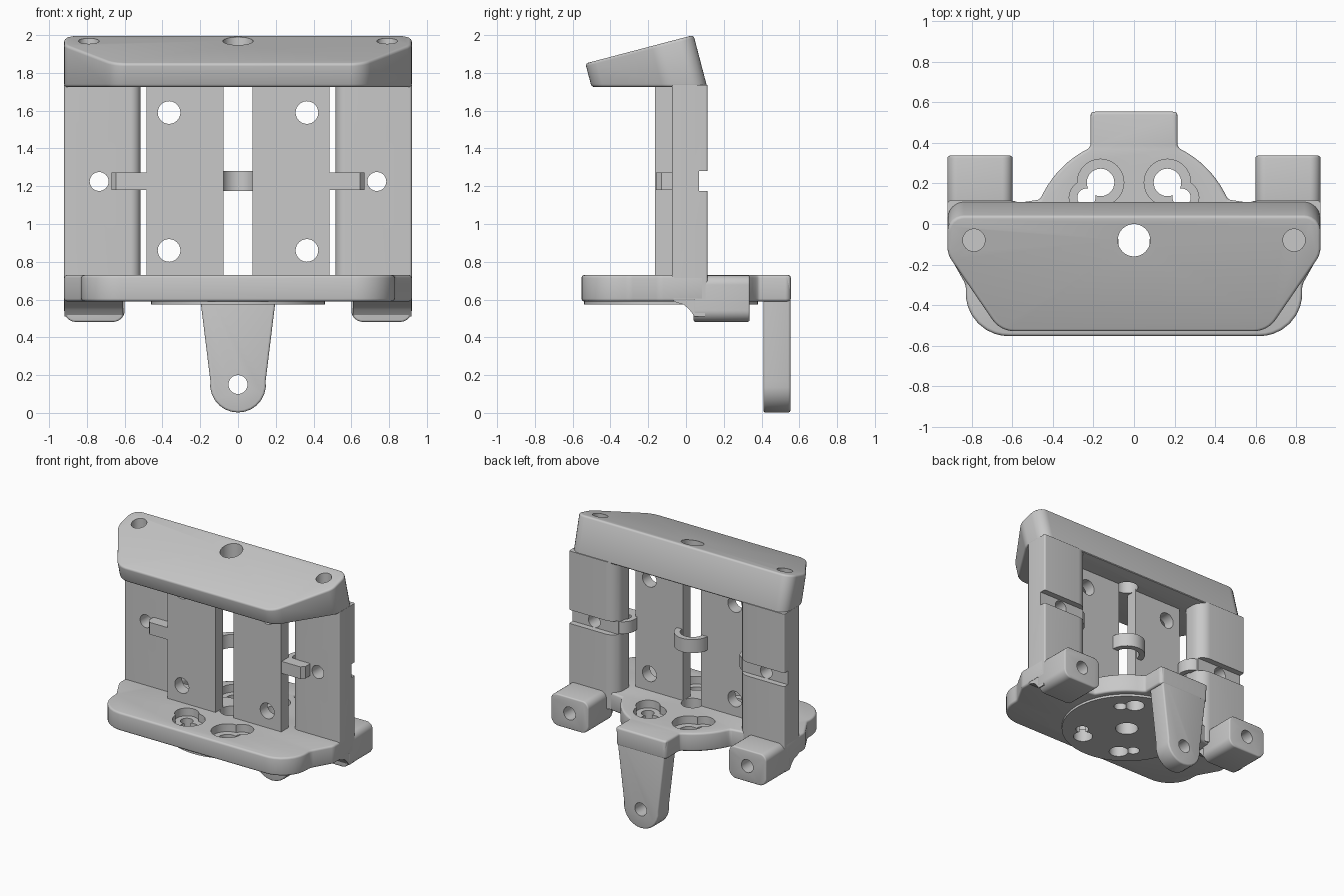
import bpy, bmesh, math
from mathutils import Vector, Matrix

cube = bpy.data.objects.get("Cube")
if cube:
    bpy.data.objects.remove(cube, do_unlink=True)

GREY = (0.58, 0.58, 0.58, 1)
mat = bpy.data.materials.new("plain grey")
mat.use_nodes = True
mat.diffuse_color = GREY
mat.node_tree.nodes["Principled BSDF"].inputs["Base Color"].default_value = GREY


def rounded(corners, steps=6):
    """Round each (a, b, radius) corner of an outline."""
    out, n = [], len(corners)
    for i, c in enumerate(corners):
        p, r = Vector(c[:2]), c[2] if len(c) > 2 else 0
        if not r:
            out.append(p)
            continue
        d1 = (Vector(corners[i - 1][:2]) - p).normalized()
        d2 = (Vector(corners[(i + 1) % n][:2]) - p).normalized()
        half = d1.angle(d2) / 2
        centre = p + (d1 + d2).normalized() * (r / math.sin(half))
        start = p + d1 * (r / math.tan(half)) - centre
        end = p + d2 * (r / math.tan(half)) - centre
        for k in range(steps + 1):
            out.append(centre + start.lerp(end, k / steps).normalized() * r)
    return out


def mirrored(half):
    """Close a right-hand half outline across x = 0."""
    return half + [(-c[0], *c[1:]) for c in reversed(half)]


def circle(a, b, r, n=32):
    return [(a + r * math.cos(t * math.tau / n), b + r * math.sin(t * math.tau / n)) for t in range(n)]


def arc_band(a, b, r_in, r_out, start, end, sx=1, n=16):
    angles = [math.radians(start + (end - start) * k / n) for k in range(n + 1)]
    ring = [(r_out, t) for t in angles] + [(r_in, t) for t in reversed(angles)]
    return [(sx * (a + r * math.cos(t)), b + r * math.sin(t)) for r, t in ring]


def apply_mods(ob):
    bpy.ops.object.select_all(action='DESELECT')
    ob.select_set(True)
    bpy.context.view_layer.objects.active = ob
    for m in list(ob.modifiers):
        bpy.ops.object.modifier_apply(modifier=m.name)


def prism(name, outline, axis, lo, hi, bevel=0.0, matrix=None, floor=None):
    """Extrude an outline along an axis, with optional tilt, trim and bevel."""
    place = {'x': lambda a, b, h: (h, a, b), 'y': lambda a, b, h: (a, h, b),
             'z': lambda a, b, h: (a, b, h)}[axis]
    bm = bmesh.new()
    face = bm.faces.new([bm.verts.new(place(p[0], p[1], lo)) for p in outline])
    top = bmesh.ops.extrude_face_region(bm, geom=[face])['geom']
    bmesh.ops.translate(bm, vec=place(0, 0, hi - lo),
                        verts=[v for v in top if isinstance(v, bmesh.types.BMVert)])
    if matrix:
        bm.transform(matrix)
    if floor is not None:
        cut = bmesh.ops.bisect_plane(bm, geom=bm.verts[:] + bm.edges[:] + bm.faces[:],
                                     plane_co=(0, 0, floor), plane_no=(0, 0, 1), clear_inner=True)
        edges = [e for e in cut['geom_cut'] if isinstance(e, bmesh.types.BMEdge)]
        bmesh.ops.contextual_create(bm, geom=edges)
    bmesh.ops.recalc_face_normals(bm, faces=bm.faces)
    me = bpy.data.meshes.new(name)
    bm.to_mesh(me)
    bm.free()
    me.materials.append(mat)
    ob = bpy.data.objects.new(name, me)
    bpy.context.scene.collection.objects.link(ob)
    if bevel:
        m = ob.modifiers.new("soft_edges", 'BEVEL')
        m.width, m.segments, m.angle_limit = bevel, 3, math.radians(40)
        apply_mods(ob)
    return ob


def cut(ob, outline, axis, lo, hi):
    cutter = prism("cutter", outline, axis, lo, hi)
    m = ob.modifiers.new("cut", 'BOOLEAN')
    m.operation, m.solver, m.object = 'DIFFERENCE', 'EXACT', cutter
    apply_mods(ob)
    bpy.data.objects.remove(cutter, do_unlink=True)


def box(a0, a1, b0, b1):
    return [(a0, b0), (a1, b0), (a1, b1), (a0, b1)]


MID = -0.08   # y of the central axis
parts = []

# Base plate with round rear bulge and arm
bulge = [(0.505 * math.sin(t), MID + 0.505 * math.cos(t))
         for t in (math.radians(27 + 4.4 * k) for k in range(10))]
half = [(0.215, 0.555, 0.03), (0.215, 0.385, 0.02)] + bulge + \
       [(0.6, 0.1), (0.92, 0.1), (0.92, -0.14, 0.08), (0.83, -0.3, 0.08), (0.83, -0.553, 0.21)]
base = prism("base_plate", rounded(mirrored(half), 8), 'z', 0.59, 0.73, 0.015)
boss = prism("base_disc", circle(0, MID, 0.46, 64), 'z', 0.573, 0.592)
for ob in (base, boss):
    cut(ob, circle(0, MID, 0.08), 'z', 0.4, 0.9)
    for sx in (1, -1):
        for sy in (1, -1):
            big = (sx * 0.165, MID + sy * 0.285)
            small = (sx * 0.235, MID + sy * 0.21)
            cut(ob, circle(*big, 0.068), 'z', 0.4, 0.9)
            cut(ob, circle(*small, 0.045), 'z', 0.4, 0.9)
            if ob is base:
                cut(ob, circle(*big, 0.115), 'z', 0.67, 0.9)
                cut(ob, circle(*small, 0.085), 'z', 0.67, 0.9)
parts += [base, boss]

# Tapered rear leg with a round foot
foot_arc = [(0.148 * math.cos(t), 0.15 + 0.148 * math.sin(t))
            for t in (math.radians(-188 + 14 * k) for k in range(15))]
leg = prism("rear_leg", [(-0.215, 0.728)] + foot_arc + [(0.215, 0.728)], 'y', 0.41, 0.553, 0.012)
cut(leg, circle(0, 0.15, 0.05), 'y', 0.2, 0.8)
parts.append(leg)

# Sloped top cap, trimmed flat underneath
tilt = Matrix.Translation((0, 0.04, 2.0)) @ Matrix.Rotation(math.radians(14.7), 4, 'X')
half = [(0.92, 0, 0.08), (0.92, -0.2, 0.12), (0.66, -0.592, 0.13)]
cap = prism("top_cap", rounded(mirrored(half)), 'z', -0.45, 0, 0.015, tilt, 1.725)
cut(cap, circle(0, MID, 0.08), 'z', 1.5, 2.2)
for s in (1, -1):
    cut(cap, circle(s * 0.79, MID, 0.055), 'z', 1.78, 2.2)
parts.append(cap)

# Clip bridging the two inner panels
parts.append(prism("centre_clip", arc_band(0, MID, 0.087, 0.13, -8, 188), 'z', 1.175, 1.28))

for s, side in ((1, "left"), (-1, "right")):
    # Inner panel
    panel = prism(side + "_panel", box(s * 0.077, s * 0.485, -0.165, -0.075), 'z', 0.72, 1.74)
    for z in (0.86, 1.59):
        cut(panel, circle(s * 0.365, z, 0.06), 'y', -0.4, 0.2)

    # Outer column with rounded inner edge and rear groove
    outline = rounded([(s * 0.517, -0.075, 0.05), (s * 0.517, 0.115, 0.09),
                       (s * 0.92, 0.115, 0.012), (s * 0.92, -0.075, 0.012)])
    column = prism(side + "_column", outline, 'z', 0.6, 1.735)
    cut(column, box(s * 0.4, s * 1.1, 0.07, 0.3), 'z', 1.175, 1.28)
    cut(column, circle(s * 0.735, 1.225, 0.05), 'y', -0.4, 0.3)

    # Tab and curved band joining panel and column
    tab = prism(side + "_tab", [(s * 0.48, -0.16), (s * 0.645, -0.16), (s * 0.67, -0.13),
                                (s * 0.67, -0.07), (s * 0.48, -0.07)], 'z', 1.18, 1.273)
    band = prism(side + "_band", arc_band(0.56, -0.03, 0.06, 0.1, 90, 240, s), 'z', 1.18, 1.273)

    # Rear foot block, blind hole and blend under the plate
    block = rounded([(s * 0.6, 0.482, 0.06), (s * 0.92, 0.482, 0.06),
                     (s * 0.92, 0.728, 0.05), (s * 0.6, 0.728, 0.05)])
    foot = prism(side + "_foot", block, 'y', 0.04, 0.337, 0.01)
    cut(foot, circle(s * 0.76, 0.605, 0.05), 'y', 0.12, 0.5)
    blend = prism(side + "_foot_blend", [(-0.07, 0.6), (-0.06, 0.588), (-0.01, 0.572), (0.02, 0.545),
                                         (0.045, 0.51), (0.1, 0.51), (0.1, 0.6)],
                  'x', s * 0.61, s * 0.918)
    parts += [panel, column, tab, band, foot, blend]

# Smooth rounded surfaces, keep hard edges
for ob in parts:
    bpy.ops.object.select_all(action='DESELECT')
    ob.select_set(True)
    bpy.context.view_layer.objects.active = ob
    bpy.ops.object.shade_smooth_by_angle(angle=math.radians(35))
